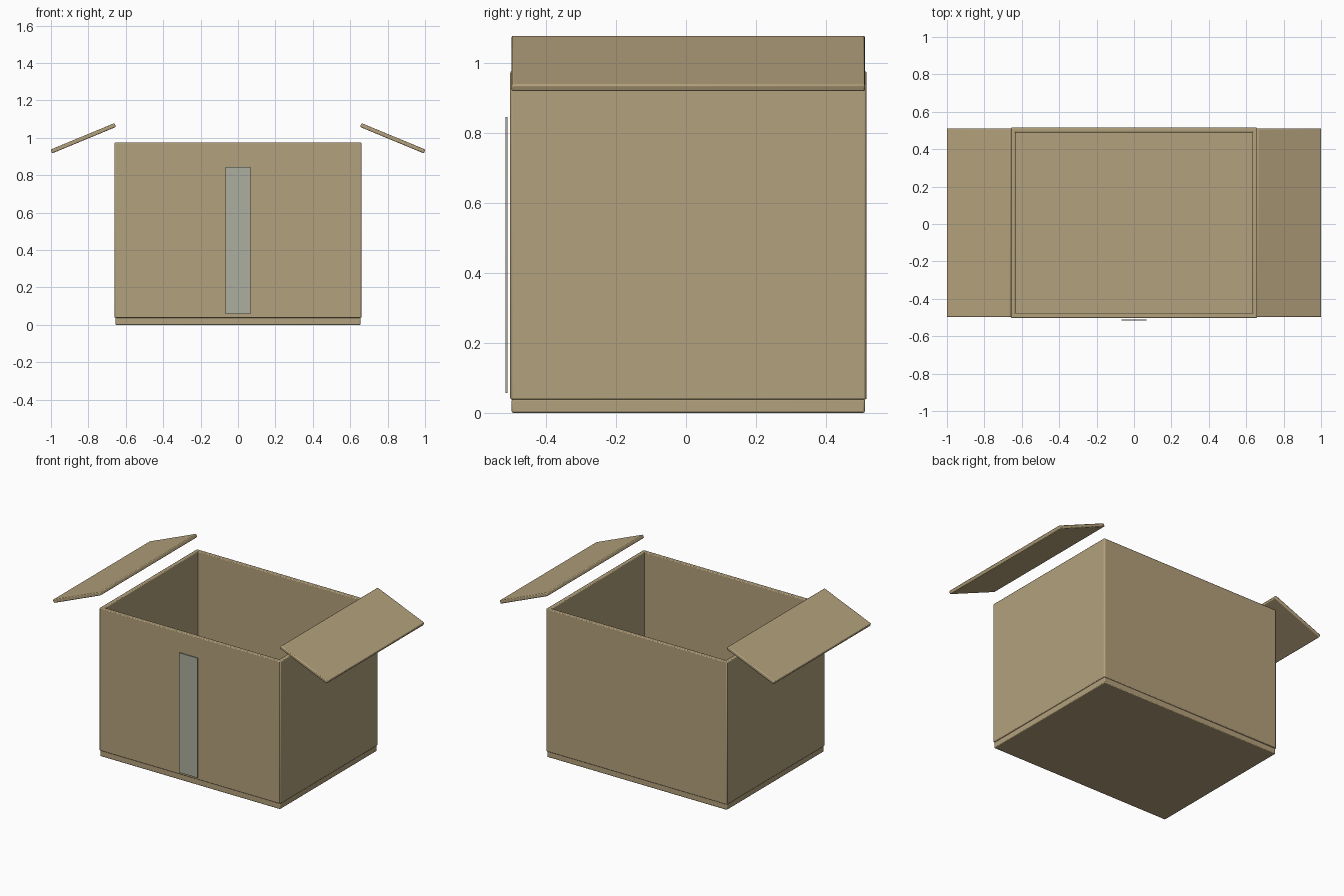
import bpy
import math

if "Cube" in bpy.data.objects:
    bpy.data.objects.remove(bpy.data.objects["Cube"])


def material(name, color):
    m = bpy.data.materials.new(name)
    m.diffuse_color = (*color, 1)
    m.use_nodes = True
    m.node_tree.nodes["Principled BSDF"].inputs["Base Color"].default_value = m.diffuse_color
    return m


cardboard = material("cardboard tan", (0.45, 0.355, 0.2))
tape_grey = material("tape grey green", (0.41, 0.43, 0.34))


def box(name, lo, hi, mat, bevel=0.005, tilt=0.0):
    """Box between two corners, slightly rounded, tilted about y."""
    bpy.ops.mesh.primitive_cube_add(size=1, location=[(a + b) / 2 for a, b in zip(lo, hi)])
    ob = bpy.context.object
    ob.name = name
    ob.scale = [b - a for a, b in zip(lo, hi)]
    bpy.ops.object.transform_apply(location=False, rotation=False, scale=True)
    ob.rotation_euler.y = tilt
    ob.data.materials.append(mat)
    if bevel:
        mod = ob.modifiers.new("rounded edges", 'BEVEL')
        mod.width = bevel
        mod.segments = 2
    bpy.ops.object.shade_smooth_by_angle()
    return ob


X, T = 0.66, 0.026            # half width, wall thickness
FRONT, BACK = -0.502, 0.516   # outer wall faces
Z0, Z1 = 0.038, 0.976         # wall bottom and top

# Floor panel, set in slightly from the walls
box("floor_panel", (-0.655, -0.498, 0), (0.655, 0.511, 0.04), cardboard)

# Front and back walls
box("front_wall", (-X + 0.003, FRONT, Z0), (X - 0.003, FRONT + T, Z1), cardboard)
box("back_wall", (-X + 0.003, BACK - T, Z0), (X - 0.003, BACK, Z1), cardboard)

# Side walls and open flaps, left and right
for side, s in (("left", -1), ("right", 1)):
    x0, x1 = sorted((s * (X - T), s * X))
    box(side + "_wall", (x0, FRONT + 0.002, Z0), (x1, BACK - 0.002, Z1), cardboard)
    c, half, t = s * 0.827, 0.185, 0.011
    box(side + "_flap", (c - half, -0.498, 0.998 - t), (c + half, 0.511, 0.998 + t),
        cardboard, tilt=s * math.radians(22.5))

# Tape strip on the front
box("tape_strip", (-0.067, -0.516, 0.057), (0.067, -0.510, 0.845), tape_grey, bevel=0)
